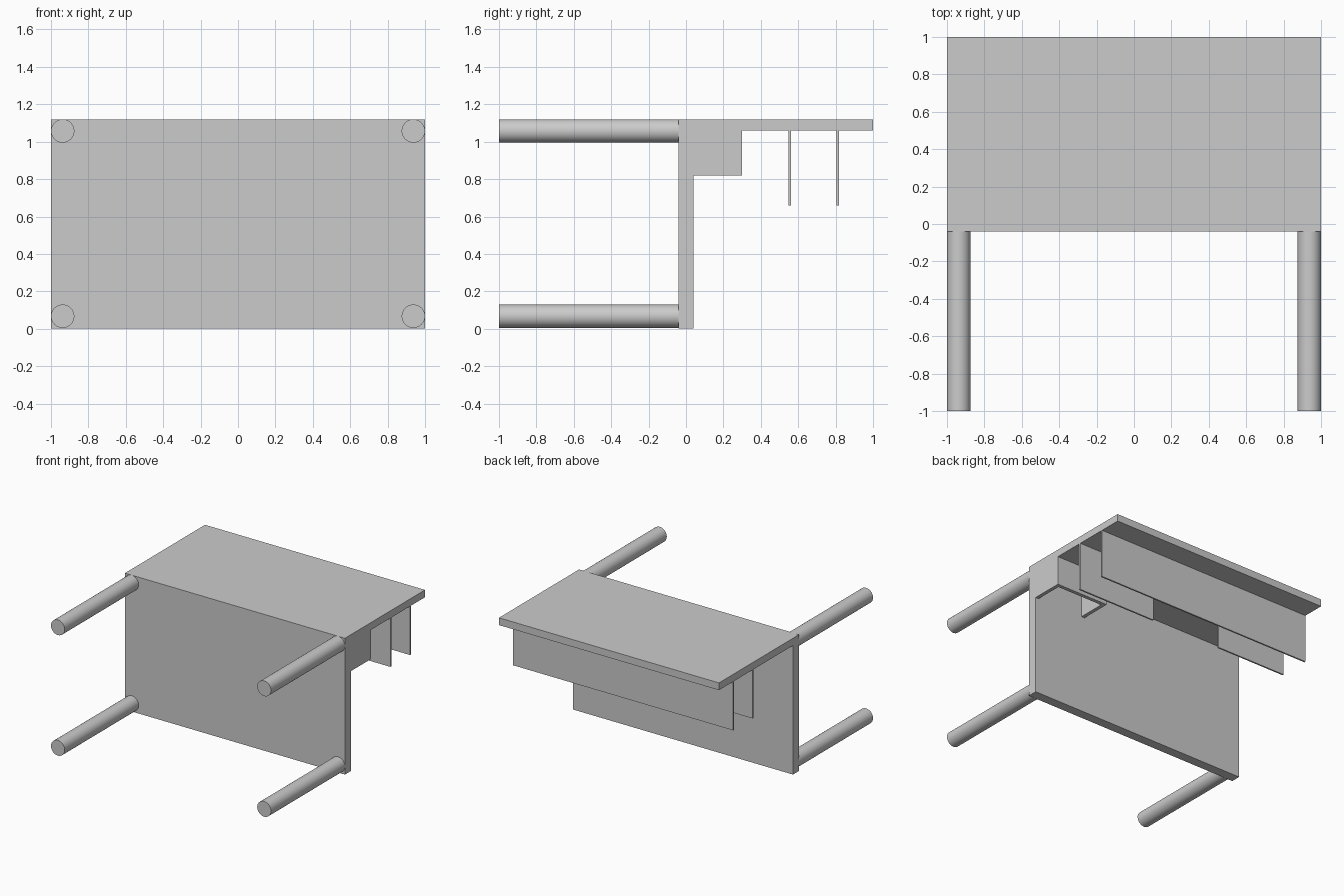
import bpy
import bmesh
from mathutils import Vector

if "Cube" in bpy.data.objects:
    bpy.data.objects.remove(bpy.data.objects["Cube"])


def box(name, x0, x1, y0, y1, z0, z1):
    """Axis-aligned box given by its limits."""
    bm = bmesh.new()
    bmesh.ops.create_cube(bm, size=1)
    for v in bm.verts:
        v.co = Vector((x0 + (v.co.x + 0.5) * (x1 - x0),
                       y0 + (v.co.y + 0.5) * (y1 - y0),
                       z0 + (v.co.z + 0.5) * (z1 - z0)))
    mesh = bpy.data.meshes.new(name)
    bm.to_mesh(mesh)
    bm.free()
    obj = bpy.data.objects.new(name, mesh)
    bpy.context.collection.objects.link(obj)
    return obj


# Main boards: upright slab and the top shelf joined to it
box("upright_board", -1, 1, -0.04, 0.04, 0, 1.06)
box("top_board", -1, 1, -0.04, 1, 1.06, 1.12)

# Thin hanging panels: a full one, and one split by a gap
box("rear_panel", -1, 1, 0.804, 0.817, 0.66, 1.06)
box("middle_panel_right", 0.28, 1, 0.549, 0.562, 0.66, 1.06)
box("middle_panel_left", -1, -0.36, 0.549, 0.562, 0.66, 1.06)

# Open-bottomed compartment on the right side
t = 0.03
box("compartment_outer_wall", 1 - t, 1, 0.04, 0.30, 0.82, 1.06)
box("compartment_inner_wall", 0.52, 0.52 + t, 0.04, 0.30, 0.82, 1.06)
box("compartment_back_wall", 0.52 + t, 1 - t, 0.30 - t, 0.30, 0.82, 1.06)

# Round legs pointing forward from the four corners
r = 0.0625
for side, x in (("left", -1 + r), ("right", 1 - r)):
    for level, z in (("lower", 0.067), ("upper", 1.12 - r)):
        bpy.ops.mesh.primitive_cylinder_add(
            vertices=48, radius=r, depth=0.965,
            location=(x, -0.5175, z), rotation=(1.5707963, 0, 0))
        leg = bpy.context.object
        leg.name = f"{level}_{side}_leg"
        bpy.ops.object.shade_smooth_by_angle()
